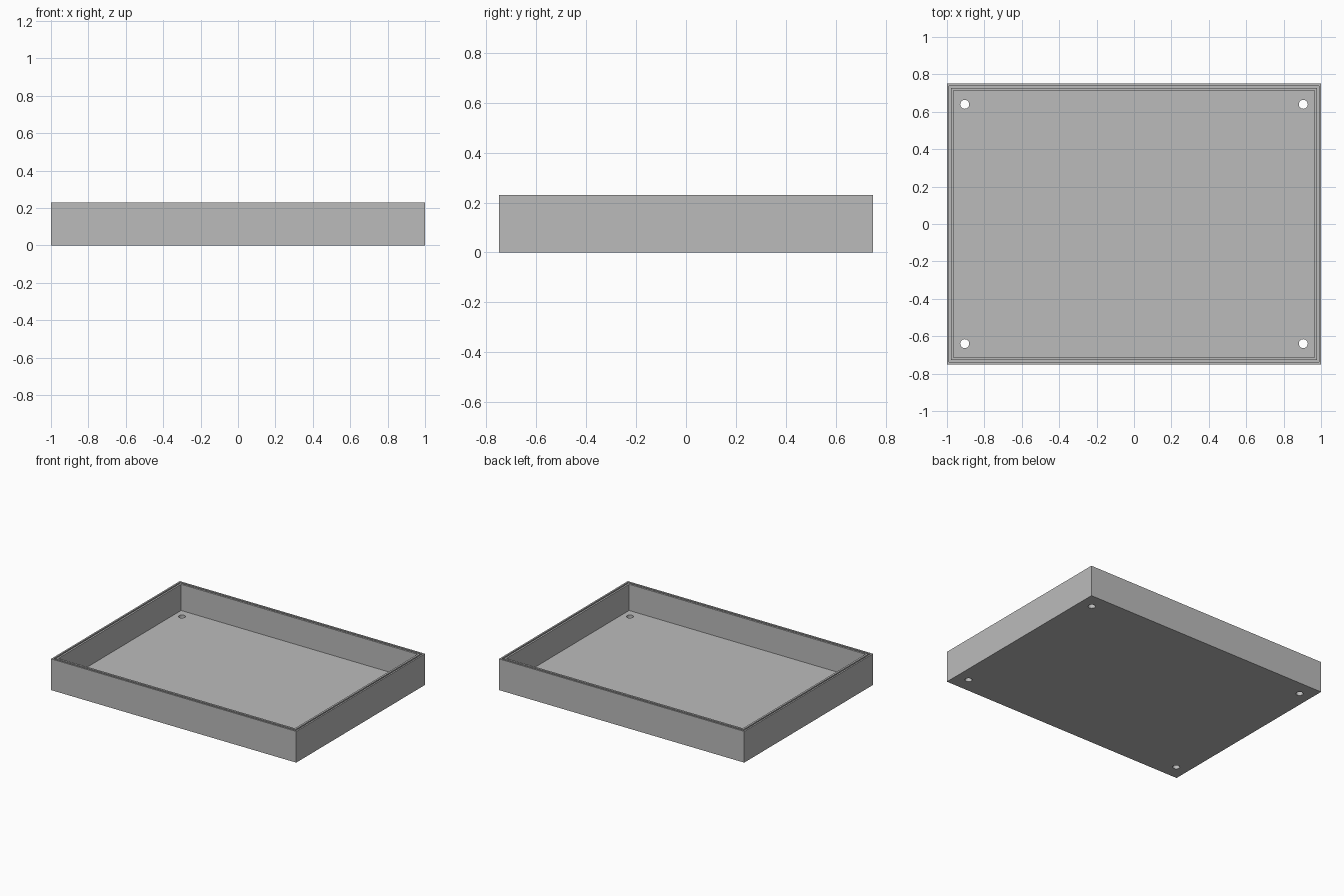
import bpy
import bmesh

cube = bpy.data.objects.get("Cube")
if cube:
    bpy.data.objects.remove(cube, do_unlink=True)

HALF_X, HALF_Y, HEIGHT = 1.0, 0.75, 0.23
WALL, FLOOR = 0.036, 0.037
GROOVE_OUT, GROOVE_IN, GROOVE_DEPTH = 0.012, 0.022, 0.02
HOLE_X, HOLE_Y, HOLE_RADIUS = 0.905, 0.64, 0.024

grey = bpy.data.materials.new("mid grey")
grey.use_nodes = True
colour = (0.5, 0.5, 0.5, 1)
grey.diffuse_color = colour
grey.node_tree.nodes["Principled BSDF"].inputs["Base Color"].default_value = colour


def add_object(name, bm):
    bmesh.ops.recalc_face_normals(bm, faces=bm.faces)
    mesh = bpy.data.meshes.new(name)
    bm.to_mesh(mesh)
    bm.free()
    mesh.materials.append(grey)
    obj = bpy.data.objects.new(name, mesh)
    bpy.context.collection.objects.link(obj)
    return obj


# Tray: a wall section (inset, height) carried round a rectangle
section = [
    (0, 0), (0, HEIGHT),
    (GROOVE_OUT, HEIGHT), (GROOVE_OUT, HEIGHT - GROOVE_DEPTH),
    (GROOVE_IN, HEIGHT - GROOVE_DEPTH), (GROOVE_IN, HEIGHT),
    (WALL, HEIGHT), (WALL, FLOOR),
]
corners = [(-1, -1), (1, -1), (1, 1), (-1, 1)]
bm = bmesh.new()
rings = [[bm.verts.new((sx * (HALF_X - inset), sy * (HALF_Y - inset), z))
          for sx, sy in corners] for inset, z in section]
for lower, upper in zip(rings, rings[1:]):
    for i in range(4):
        j = (i + 1) % 4
        bm.faces.new((lower[i], lower[j], upper[j], upper[i]))
bm.faces.new(rings[0])
bm.faces.new(rings[-1])
tray = add_object("tray", bm)

# Screw holes: one cutter with a cylinder at each corner
bm = bmesh.new()
for sx, sy in corners:
    made = bmesh.ops.create_cone(bm, cap_ends=True, segments=32, depth=0.2,
                                 radius1=HOLE_RADIUS, radius2=HOLE_RADIUS)
    bmesh.ops.translate(bm, verts=made["verts"], vec=(sx * HOLE_X, sy * HOLE_Y, 0))
cutter = add_object("hole_cutter", bm)
cutter.hide_render = True

cut = tray.modifiers.new("screw holes", "BOOLEAN")
cut.operation = "DIFFERENCE"
cut.solver = "EXACT"
cut.object = cutter

# Apply the cut, then drop the cutter
bpy.context.view_layer.objects.active = tray
tray.select_set(True)
bpy.ops.object.modifier_apply(modifier=cut.name)
bpy.data.objects.remove(cutter, do_unlink=True)
bpy.ops.object.shade_smooth_by_angle()
